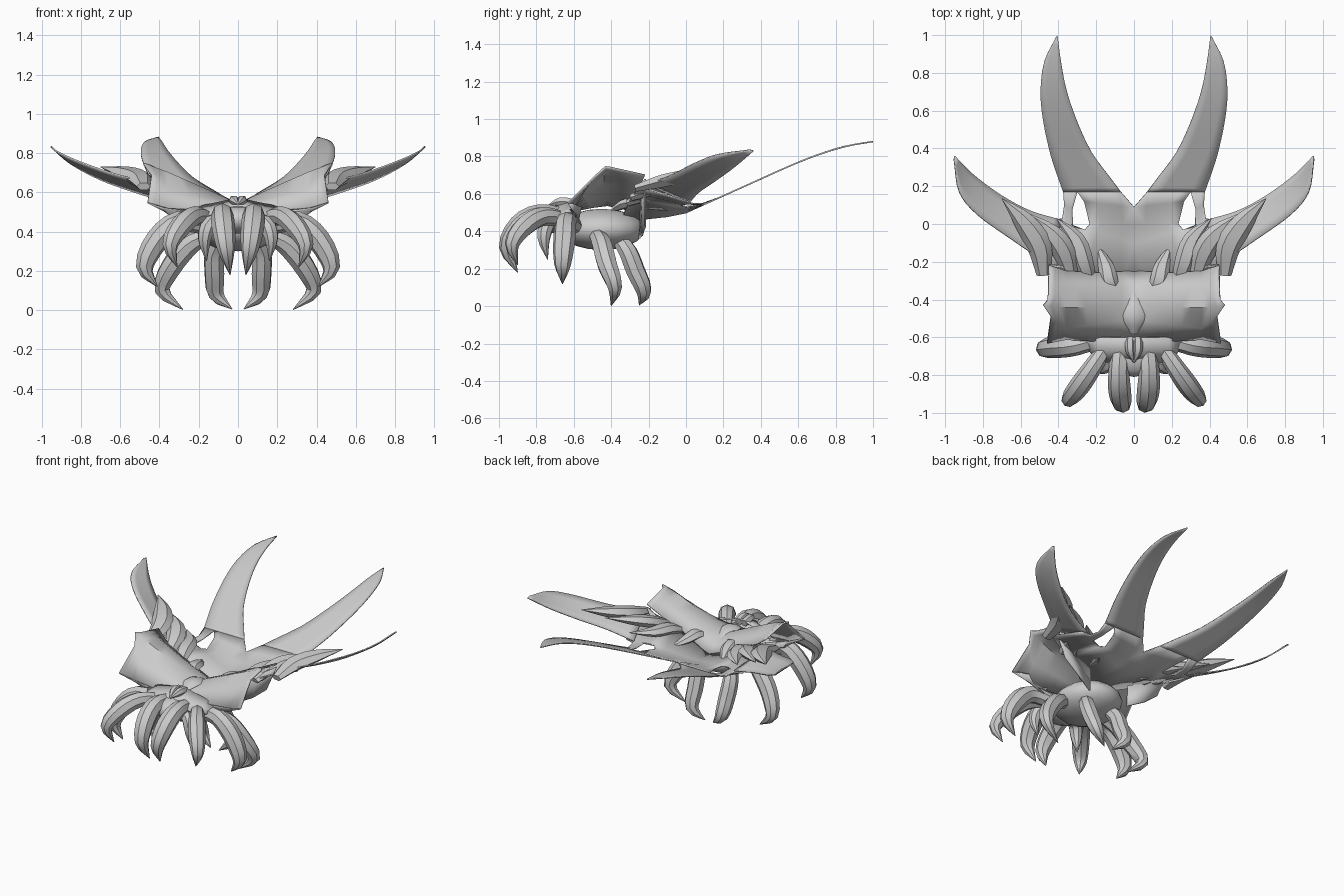
import bpy, bmesh, math
from mathutils import Vector

if "Cube" in bpy.data.objects:
    bpy.data.objects.remove(bpy.data.objects["Cube"])

shell = bpy.data.materials.new("shell_grey")
shell.diffuse_color = (0.6, 0.6, 0.6, 1)
shell.use_nodes = True
shell.node_tree.nodes["Principled BSDF"].inputs["Base Color"].default_value = shell.diffuse_color


def finish(name, bm, mirror=True, thick=0.0, angle=40):
    bmesh.ops.remove_doubles(bm, verts=bm.verts, dist=0.0005)
    bmesh.ops.recalc_face_normals(bm, faces=bm.faces)
    me = bpy.data.meshes.new(name)
    bm.to_mesh(me)
    bm.free()
    ob = bpy.data.objects.new(name, me)
    bpy.context.collection.objects.link(ob)
    me.materials.append(shell)
    if mirror:
        m = ob.modifiers.new("mirror", 'MIRROR')
        m.use_clip = True
    if thick:
        s = ob.modifiers.new("thickness", 'SOLIDIFY')
        s.thickness = thick
        s.offset = 0
    bpy.ops.object.select_all(action='DESELECT')
    ob.select_set(True)
    bpy.context.view_layer.objects.active = ob
    bpy.ops.object.shade_smooth_by_angle(angle=math.radians(angle))
    return ob


def spline(pts, n):
    """Smooth list of vectors through the given points."""
    p = [Vector(q) for q in pts]
    p = [2 * p[0] - p[1]] + p + [2 * p[-1] - p[-2]]
    out = []
    for i in range(1, len(p) - 2):
        a, b, c, d = p[i - 1:i + 3]
        for k in range(n):
            t = k / n
            out.append(0.5 * (2 * b + (c - a) * t + (2 * a - 5 * b + 4 * c - d) * t * t
                              + (3 * b - a - 3 * c + d) * t ** 3))
    return out + [p[-2]]


def horn(name, pts, radii, flat=1.0, sides=8, n=3, up=(0, 0, 1)):
    """Tapered curved tube; flat scales its thickness."""
    path = spline(pts, n)
    rad = [max(v.x, 0.002) for v in spline([(r, 0, 0) for r in radii], n)]
    bm = bmesh.new()
    rings = []
    side = None
    for i, c in enumerate(path):
        t = (path[min(i + 1, len(path) - 1)] - path[max(i - 1, 0)]).normalized()
        if side is None:
            side = t.cross(Vector(up)).normalized()
        side = (side - t * side.dot(t)).normalized()
        h = t.cross(side)
        rings.append([bm.verts.new(c + rad[i] * (side * math.cos(a) + h * flat * math.sin(a)))
                      for a in (2 * math.pi * k / sides for k in range(sides))])
    for a, b in zip(rings, rings[1:]):
        for k in range(sides):
            j = (k + 1) % sides
            bm.faces.new((a[k], a[j], b[j], b[k]))
    bm.faces.new(rings[0])
    bm.faces.new(rings[-1])
    return finish(name, bm)


def loft(bm, left, right, cols=4):
    """Sheet of quads between two edge lines."""
    rows = [[bm.verts.new(Vector(a).lerp(Vector(b), k / cols)) for k in range(cols + 1)]
            for a, b in zip(left, right)]
    for a, b in zip(rows, rows[1:]):
        for k in range(cols):
            bm.faces.new((a[k], a[k + 1], b[k + 1], b[k]))


def rear_z(x, y):
    """Height of the rear membrane."""
    ys = [(-0.4, 0.45), (-0.2, 0.46), (0, 0.5), (0.2, 0.59), (0.4, 0.68), (0.6, 0.77), (0.8, 0.845), (1.0, 0.88)]
    for (a, za), (b, zb) in zip(ys, ys[1:]):
        if y <= b:
            break
    z = za + (zb - za) * (y - a) / (b - a)
    return z + 0.4 * x * min(max((0.1 - y) / 0.3, 0), 1)


def lift(pts):
    return [(x, y, rear_z(x, y)) for x, y in pts]


# Rear wings: long blade, then two strips around the opening
bm = bmesh.new()
loft(bm, spline(lift([(.405, 1), (.385, .85), (.355, .7), (.30, .54), (.225, .38), (.13, .25), (.07, .17)]), 3),
     spline(lift([(.412, .99), (.475, .86), (.495, .7), (.48, .54), (.44, .36), (.40, .24), (.375, .17)]), 3))
loft(bm, lift([(.07, .17), (0, .09), (0, 0), (0, -.1), (0, -.35)]),
     lift([(.30, .17), (.265, .12), (.235, 0), (.26, -.03), (.28, -.3)]))
loft(bm, lift([(.30, .17), (.325, .08), (.325, -.01), (.26, -.03), (.28, -.3)]),
     lift([(.375, .17), (.37, .1), (.38, .03), (.44, .02), (.46, -.25)]))
finish("rear_wing", bm, thick=0.008)

# Side wings: twisted blades
bm = bmesh.new()
loft(bm, spline([(.95, .36, .83), (.85, .26, .745), (.7, .15, .665), (.55, .07, .61), (.38, .02, .555)], 4),
     spline([(.952, .34, .835), (.925, .17, .81), (.83, .05, .765), (.65, -.08, .70), (.46, -.21, .65)], 4))
finish("side_wing", bm, thick=0.008)

# Flared shield with a jagged outer rim
cols = [[(0, -.6, .51), (0, -.5, .53), (0, -.42, .54), (0, -.33, .52), (0, -.25, .46)],
        [(.2, -.62, .51), (.2, -.53, .58), (.2, -.44, .63), (.2, -.34, .61), (.2, -.26, .56)],
        [(.36, -.61, .52), (.36, -.55, .61), (.36, -.44, .70), (.36, -.34, .69), (.36, -.25, .63)],
        [(.46, -.63, .55), (.44, -.49, .69), (.48, -.43, .745), (.455, -.40, .74), (.45, -.22, .70)]]
bm = bmesh.new()
for a, b in zip(cols, cols[1:]):
    loft(bm, a, b, 3)
finish("shield", bm, thick=0.01)

# Shield flanks hanging below the rim
bm = bmesh.new()
loft(bm, [(.46, -.63, .55), (.38, -.61, .52), (.22, -.61, .50)],
     [(.38, -.56, .53), (.34, -.57, .48), (.18, -.58, .42)], 2)
loft(bm, [(.45, -.22, .68), (.30, -.24, .58), (.15, -.24, .5)],
     [(.37, -.22, .50), (.27, -.22, .42), (.15, -.25, .36)], 2)
finish("shield_flank", bm, thick=0.01)

# Body
bm = bmesh.new()
bmesh.ops.create_uvsphere(bm, u_segments=16, v_segments=10, radius=1)
for v in bm.verts:
    v.co = (v.co.x * 0.21, v.co.y * 0.23 - 0.45, v.co.z * 0.11 + 0.41)
finish("body", bm, mirror=False)

# Head: low block with a scalloped brow plate
bm = bmesh.new()
bmesh.ops.create_uvsphere(bm, u_segments=12, v_segments=8, radius=1)
for v in bm.verts:
    v.co = (v.co.x * 0.14, v.co.y * 0.11 - 0.70, v.co.z * 0.07 + 0.46)
finish("head", bm, mirror=False)
bm = bmesh.new()
loft(bm, [(0, -.60, .57), (.08, -.60, .55), (.18, -.60, .53), (.25, -.62, .50)],
     [(0, -.70, .53), (.05, -.73, .51), (.20, -.73, .47), (.24, -.66, .47)], 2)
finish("brow_plate", bm, thick=0.012, angle=25)
horn("brow_spike", [(.02, -.60, .55), (.02, -.67, .56), (.0, -.735, .54)], [.025, .025, .002], sides=6)

# Central leaf on the back
horn("back_leaf", [(0, -.36, .53), (0, -.44, .555), (0, -.51, .555), (0, -.58, .53)], [.012, .05, .055, .015], flat=.3)

# Back spikes, largest outside
spikes = [("outer", (.48, -.27, .63), (.50, -.12, .67), (.58, .01, .70), (.70, .135, .73), .065),
          ("second", (.33, -.29, .58), (.37, -.15, .63), (.44, -.05, .66), (.57, .06, .68), .06),
          ("third", (.23, -.31, .55), (.27, -.20, .59), (.31, -.08, .60), (.41, .03, .61), .055),
          ("inner", (.09, -.38, .52), (.13, -.31, .55), (.15, -.22, .54), (.20, -.10, .51), .048)]
for label, a, b, c, d, r in spikes:
    horn(label + "_back_spike", [a, b, c, d], [r * .55, r, r * .85, .002], flat=.6, sides=6)

# Claws and legs: path points and radii
limbs = [("inner_front_claw",
          [(.07, -.64, .47), (.08, -.78, .49), (.075, -.89, .43), (.06, -.955, .31), (.04, -.90, .18)],
          [.05, .055, .06, .045, .002]),
         ("outer_front_claw",
          [(.14, -.64, .46), (.22, -.76, .48), (.29, -.86, .43), (.345, -.93, .33), (.31, -.90, .22)],
          [.04, .05, .055, .04, .002]),
         ("side_claw",
          [(.16, -.60, .43), (.30, -.64, .45), (.41, -.65, .36), (.475, -.66, .22), (.41, -.66, .12)],
          [.045, .055, .06, .045, .002]),
         ("middle_leg",
          [(.16, -.48, .38), (.25, -.45, .33), (.34, -.42, .22), (.385, -.38, .10), (.28, -.40, .003)],
          [.04, .055, .055, .04, .002]),
         ("rear_leg",
          [(.09, -.36, .36), (.12, -.31, .29), (.12, -.27, .19), (.11, -.225, .08), (.03, -.25, .006)],
          [.04, .05, .052, .042, .002]),
         ("fang",
          [(.05, -.70, .45), (.14, -.74, .44), (.17, -.76, .36), (.16, -.74, .25)],
          [.03, .042, .035, .002])]
for name, pts, radii in limbs:
    horn(name, pts, radii, sides=8, n=3)
